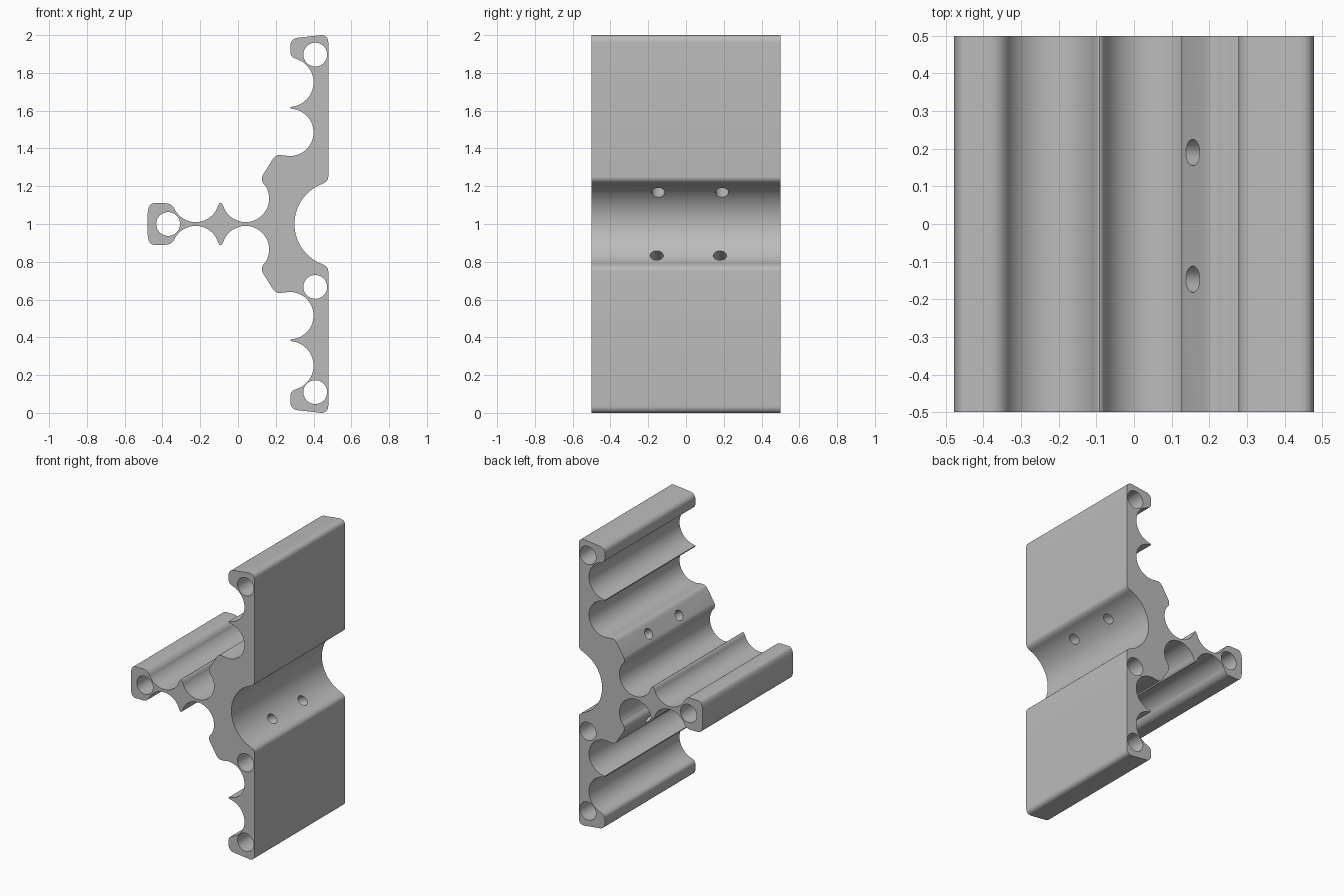
import bpy, bmesh, math
from mathutils import Vector, Matrix

cube = bpy.data.objects.get("Cube")
if cube:
    bpy.data.objects.remove(cube, do_unlink=True)

metal = bpy.data.materials.new("plain grey")
metal.use_nodes = True
GREY = (0.5, 0.5, 0.5, 1)
metal.diffuse_color = GREY
metal.node_tree.nodes["Principled BSDF"].inputs["Base Color"].default_value = GREY


def arc(cx, cz, r, start, end, steps=24):
    angles = [math.radians(start + (end - start) * i / steps) for i in range(steps + 1)]
    return [(cx + r * math.cos(a), cz + r * math.sin(a)) for a in angles]


def corner(a, c, b, steps=8):
    """Rounded corner from a to b, pulled toward c."""
    a, c, b = Vector(a), Vector(c), Vector(b)
    ts = [i / steps for i in range(steps + 1)]
    return [tuple(a * (1 - t) ** 2 + c * 2 * t * (1 - t) + b * t * t) for t in ts]


def make_object(name, bm):
    bmesh.ops.recalc_face_normals(bm, faces=bm.faces)
    mesh = bpy.data.meshes.new(name)
    bm.to_mesh(mesh)
    bm.free()
    mesh.materials.append(metal)
    obj = bpy.data.objects.new(name, mesh)
    bpy.context.collection.objects.link(obj)
    return obj


# Upper half of the cross-section, from the large channel round to the stem end
R = 0.125
half = arc(0.526, 1, 0.227, 180, 112)
half += corner((0.445, 1.212), (0.478, 1.225), (0.478, 1.25))
half += corner((0.478, 1.96), (0.478, 2), (0.44, 2))
half += corner((0.31, 1.985), (0.278, 1.975), (0.278, 1.945))
half += corner((0.278, 1.91), (0.278, 1.885), (0.304, 1.876))
half += arc(0.27, 1.75, 0.13, 73, -82)
half += [(0.278, 1.618), (0.278, 1.611)]
half += arc(0.275, 1.485, R, 80, -105)
half += corner((0.235, 1.363), (0.205, 1.373), (0.185, 1.345))
half += corner((0.132, 1.26), (0.115, 1.23), (0.147, 1.2))
half += arc(0.04, 1.135, R, 30, -152)
half += corner((-0.072, 1.08), (-0.092, 1.145), (-0.112, 1.08))
half += arc(-0.224, 1.135, R, -28, -150)
half += corner((-0.333, 1.075), (-0.35, 1.11), (-0.385, 1.11))
half += corner((-0.445, 1.11), (-0.475, 1.11), (-0.479, 1.05))
profile = half + [(x, 2 - z) for x, z in reversed(half[1:])]

# Extruded body
bm = bmesh.new()
face = bm.faces.new([bm.verts.new((x, -0.5, z)) for x, z in profile])
ext = bmesh.ops.extrude_face_region(bm, geom=[face])
moved = [v for v in ext["geom"] if isinstance(v, bmesh.types.BMVert)]
bmesh.ops.translate(bm, verts=moved, vec=(0, 1, 0))
body = make_object("extruded_bracket", bm)

# Cutter for the lengthwise bores and the slanted screw holes
bm = bmesh.new()


def add_bore(center, direction, radius, depth):
    turn = Vector(direction).to_track_quat("Z", "Y").to_matrix().to_4x4()
    bmesh.ops.create_cone(bm, cap_ends=True, segments=40, radius1=radius, radius2=radius,
                          depth=depth, matrix=Matrix.Translation(center) @ turn)


for x, z in [(0.409, 1.897), (0.409, 0.667), (0.409, 0.11), (-0.37, 1)]:
    add_bore((x, 0, z), (0, 1, 0), 0.063, 1.2)
for side, ys in [(1, (-0.147, 0.19)), (-1, (-0.155, 0.18))]:
    for y in ys:
        add_bore((0.267, y, 1 + side * 0.232), (0.857, 0, -0.515 * side), 0.035, 0.42)
cutter = make_object("bore_cutter", bm)
cutter.hide_render = True

mod = body.modifiers.new("bores", "BOOLEAN")
mod.operation = "DIFFERENCE"
mod.solver = "EXACT"
mod.object = cutter
bpy.ops.object.select_all(action="DESELECT")
body.select_set(True)
bpy.context.view_layer.objects.active = body
bpy.ops.object.modifier_apply(modifier=mod.name)
bpy.data.objects.remove(cutter, do_unlink=True)
bpy.ops.object.shade_smooth_by_angle(angle=math.radians(30))
